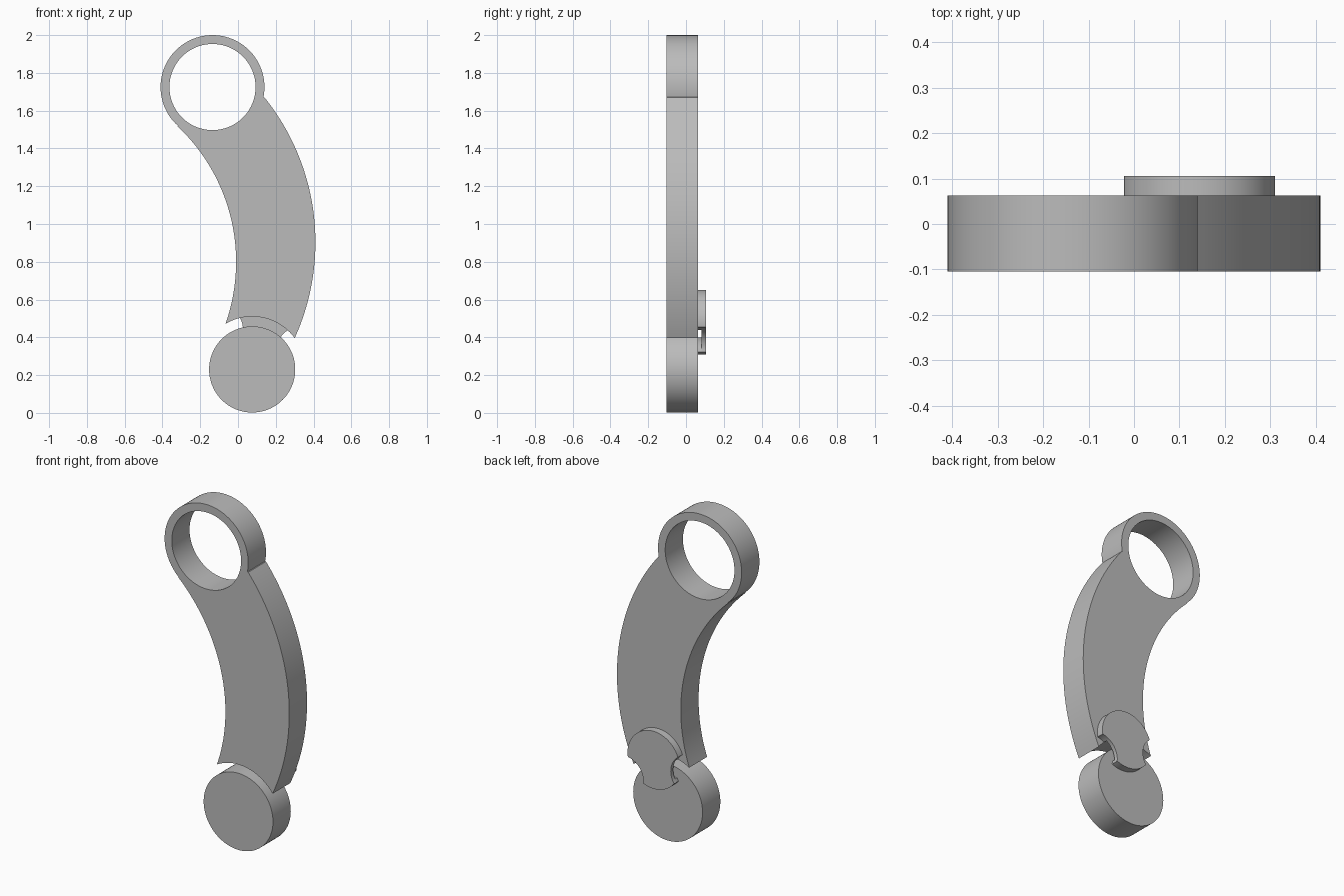
import bpy, bmesh, math
from mathutils import Matrix, Vector

cube = bpy.data.objects.get("Cube")
if cube:
    bpy.data.objects.remove(cube)

grey = bpy.data.materials.new("plain_grey")
grey.use_nodes = True
colour = (0.5, 0.5, 0.5, 1)
grey.diffuse_color = colour
grey.node_tree.nodes["Principled BSDF"].inputs["Base Color"].default_value = colour


def arc(centre, radius, start, end, ccw=True, n=32):
    """Points on a circle, running from the direction of start to that of end."""
    cx, cy = centre
    a = math.atan2(start[1] - cy, start[0] - cx)
    b = math.atan2(end[1] - cy, end[0] - cx)
    sweep = (b - a) % math.tau if ccw else -((a - b) % math.tau)
    return [(cx + radius * math.cos(a + sweep * i / n),
             cy + radius * math.sin(a + sweep * i / n)) for i in range(n + 1)]


def circle(centre, radius, n=96):
    return [(centre[0] + radius * math.cos(math.tau * i / n),
             centre[1] + radius * math.sin(math.tau * i / n)) for i in range(n)]


def mirror(points):
    return [(-x, y) for x, y in reversed(points)]


def slab(name, outlines, y0, y1):
    """Fill the outlines (holes included) in the xz plane and extrude along y."""
    curve = bpy.data.curves.new(name, "CURVE")
    curve.dimensions = "2D"
    curve.fill_mode = "BOTH"
    curve.extrude = (y1 - y0) / 2
    for points in outlines:
        spline = curve.splines.new("POLY")
        clean = [p for i, p in enumerate(points)
                 if math.dist(p, points[i - 1]) > 0.001]
        spline.points.add(len(clean) - 1)
        for point, (x, z) in zip(spline.points, clean):
            point.co = (x, z, 0, 1)
        spline.use_cyclic_u = True
    obj = bpy.data.objects.new(name, curve)
    bpy.context.collection.objects.link(obj)
    bpy.ops.object.select_all(action="DESELECT")
    bpy.context.view_layer.objects.active = obj
    obj.select_set(True)
    bpy.ops.object.convert(target="MESH")
    obj = bpy.context.object
    mesh = obj.data
    mesh.transform(Matrix.Translation((0, (y0 + y1) / 2, 0))
                   @ Matrix.Rotation(math.pi / 2, 4, "X"))
    bm = bmesh.new()
    bm.from_mesh(mesh)
    bmesh.ops.remove_doubles(bm, verts=bm.verts, dist=0.0002)
    bmesh.ops.recalc_face_normals(bm, faces=bm.faces)
    bm.to_mesh(mesh)
    bm.free()
    mesh.materials.clear()
    mesh.materials.append(grey)
    bpy.ops.object.shade_smooth_by_angle(angle=math.radians(25))
    return obj


FRONT, BACK, STEP, REAR = -0.104, 0.063, 0.083, 0.106
ring, hub = (-0.135, 1.725), (0.075, 0.23)

# Curved arm with the ring at its top and a concave end around the hub
ring_right, ring_left = (0.14, 1.67), (-0.32, 1.518)
tip_left, tip_right = (-0.065, 0.473), (0.30, 0.396)
arm = (arc(ring, 0.275, ring_right, ring_left, n=72)
       + arc((-0.995, 0.80), 0.985, ring_left, tip_left, ccw=False, n=48)
       + arc(hub, 0.28, tip_left, tip_right, ccw=False)
       + arc((-0.815, 0.903), 1.225, tip_right, ring_right, n=48))
slab("arm_with_ring", [arm, circle(ring, 0.228)], FRONT, BACK)

# Round disc at the foot
slab("foot_disc", [circle(hub, 0.228)], FRONT, BACK)

# Waisted link plate on the back, drawn around the hub and then tilted
head, bite, head_r, bite_r, = (0, 0.258), (0.215, 0.165), 0.171, 0.118
shoulder, upper, lower, corner = (0.171, 0.275), (0.13, 0.248), (0.097, 0.14), (0.104, 0.121)


def flip(p):
    return (-p[0], p[1])


def bite_arc(start, end):
    return arc(bite, bite_r, start, end, ccw=False, n=20)


crown = arc(head, head_r, shoulder, flip(shoulder), n=48)
base = arc(head, head_r, flip(corner), corner)
side = bite_arc(corner, shoulder)
high, low = bite_arc(upper, shoulder), bite_arc(corner, lower)
link = crown + mirror(side) + base + side
arm_pad = crown + mirror(high) + arc((0, 0), 0.28, flip(upper), upper, ccw=False) + high
foot_pad = (arc((0, 0), 0.17, lower, flip(lower)) + mirror(low) + base + low)

tilt = Matrix.Rotation(math.radians(-14.5), 2)
for name, shape, y0, y1 in (("link_plate", link, STEP, REAR),
                            ("link_arm_pad", arm_pad, BACK, STEP),
                            ("link_foot_pad", foot_pad, BACK, STEP)):
    placed = [tuple(tilt @ Vector(p) + Vector(hub)) for p in shape]
    slab(name, [placed], y0, y1)
